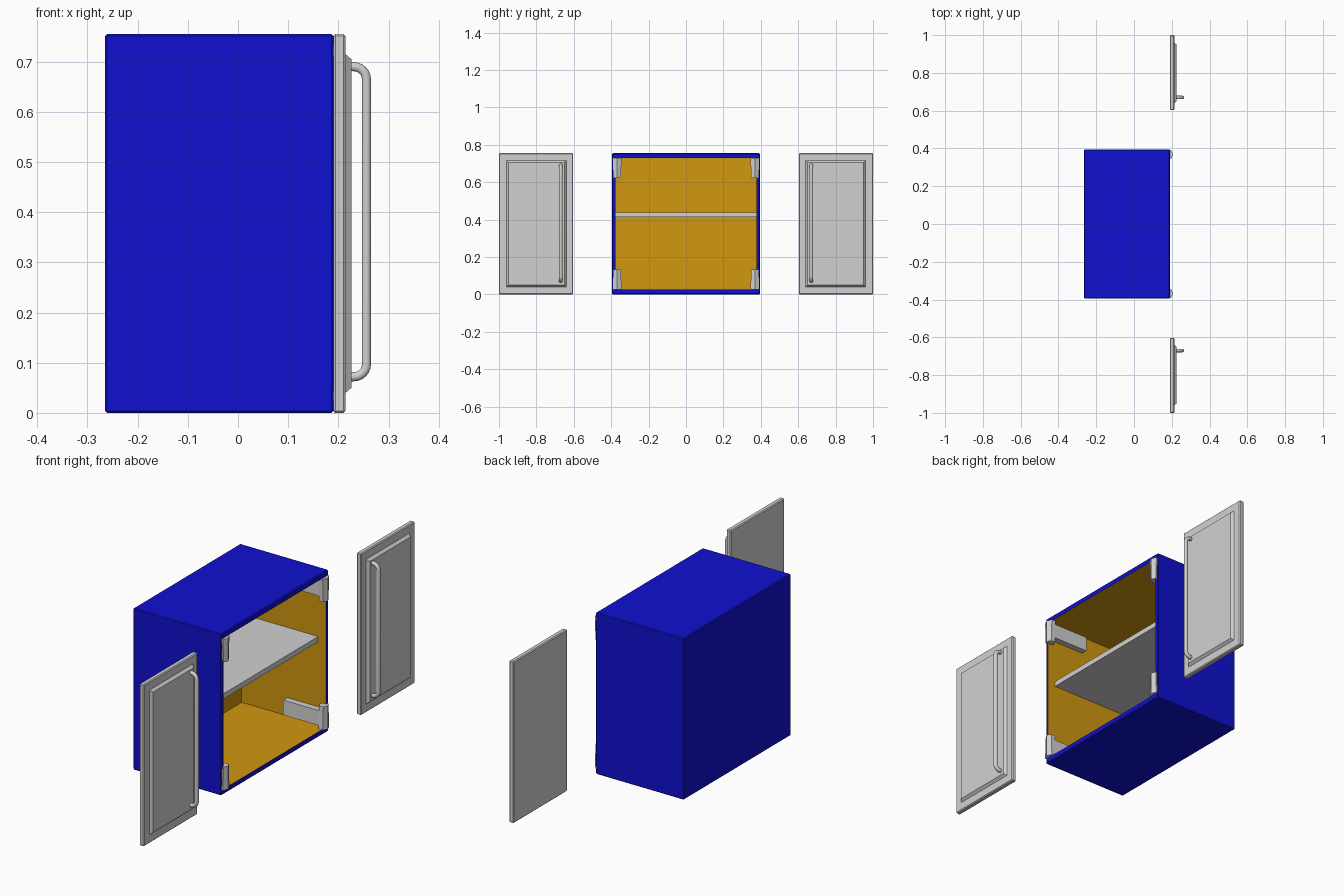
import bpy, bmesh, math
from mathutils import Vector

old = bpy.data.objects.get("Cube")
if old:
    bpy.data.objects.remove(old, do_unlink=True)


def material(name, rgb):
    m = bpy.data.materials.new(name)
    m.use_nodes = True
    m.diffuse_color = (*rgb, 1)
    m.node_tree.nodes["Principled BSDF"].inputs["Base Color"].default_value = (*rgb, 1)
    return m


BLUE = material("blue_paint", (0.005, 0.005, 0.64))
AMBER = material("amber_lining", (0.64, 0.31, 0.005))
GREY = material("light_grey", (0.64, 0.64, 0.64))

HEIGHT = 0.755
HALF = 0.395
FRONT = 0.19


def finish(name, bm, *mats):
    bmesh.ops.recalc_face_normals(bm, faces=bm.faces)
    me = bpy.data.meshes.new(name)
    bm.to_mesh(me)
    bm.free()
    for m in mats:
        me.materials.append(m)
    ob = bpy.data.objects.new(name, me)
    bpy.context.collection.objects.link(ob)
    return ob


def box(bm, lo, hi):
    lo, hi = Vector(lo), Vector(hi)
    verts = bmesh.ops.create_cube(bm, size=1)["verts"]
    for v in verts:
        v.co = (lo + hi) / 2 + v.co * (hi - lo)
    return verts


def chamfer(bm, width):
    bmesh.ops.bevel(bm, geom=bm.edges[:], offset=width, segments=1, affect='EDGES')


# Cabinet case: chamfered box, front face inset and pushed in, lining coloured
bm = bmesh.new()
box(bm, (-0.265, -HALF, 0), (FRONT, HALF, HEIGHT))
chamfer(bm, 0.004)
opening = max(bm.faces, key=lambda f: f.calc_center_median().x)
bmesh.ops.inset_region(bm, faces=[opening], thickness=0.01)
for v in opening.verts:
    v.co.y = math.copysign(HALF - 0.0175, v.co.y)
    v.co.z = 0.025 if v.co.z < HEIGHT / 2 else HEIGHT - 0.025
rim_edges = set(opening.edges)
cavity = bmesh.ops.extrude_face_region(bm, geom=[opening])["geom"]
for v in (g for g in cavity if isinstance(g, bmesh.types.BMVert)):
    v.co.x = -0.245
if opening.is_valid:
    bm.faces.remove(opening)
for f in bm.faces:
    inside = all(abs(v.co.y) < HALF - 0.015 and 0.02 < v.co.z < HEIGHT - 0.02 for v in f.verts)
    if inside and min(v.co.x for v in f.verts) > -0.25:
        f.material_index = 1
finish("cabinet_case", bm, BLUE, AMBER)

# Shelf
bm = bmesh.new()
box(bm, (-0.245, -HALF + 0.0175, 0.413), (0.15, HALF - 0.0175, 0.438))
finish("shelf", bm, GREY)


# Hinges: six-sided knuckle at the rim and an arm reaching back along the wall
def hinge(name, side, top):
    bm = bmesh.new()
    ring = bmesh.ops.create_cone(bm, cap_ends=True, segments=6, radius1=1, radius2=1, depth=1)["verts"]
    for v in ring:
        low = v.co.z < 0
        angle = round(math.atan2(v.co.y, v.co.x) / (math.pi / 3) - 0.5) * math.pi / 3
        angle = math.atan2(v.co.y, v.co.x)
        if abs(math.sin(angle)) > 0.99:
            angle += math.pi / 2
            v.co.x, v.co.y = v.co.y, v.co.x
        width = 0.028 if low else 0.023
        v.co = (0.186 + 0.021 * v.co.x, 0.368 + width * v.co.y, 0.025 if low else 0.133)
    bmesh.ops.delete(bm, geom=bm.verts[:], context='VERTS')
    # Knuckle outline, tapering toward the middle of the cabinet
    rings = []
    for z, width in ((0.025, 0.024), (0.133, 0.019)):
        rings.append([bm.verts.new((0.186 + 0.021 * math.cos(i * math.pi / 3),
                                    0.368 + width / 0.866 * math.sin(i * math.pi / 3), z))
                      for i in range(6)])
    for r in rings:
        bm.faces.new(r)
    for i in range(6):
        j = (i + 1) % 6
        bm.faces.new((rings[0][i], rings[0][j], rings[1][j], rings[1][i]))
    box(bm, (-0.01, 0.348, 0.04), (0.18, 0.378, 0.11))
    for v in bm.verts:
        v.co.y *= side
        if top:
            v.co.z = HEIGHT - v.co.z
    finish(name, bm, GREY)


# Doors: slab, raised chamfered panel and a bar handle near the inner edge
def door(name, side):
    bm = bmesh.new()
    box(bm, (FRONT, 0.603, 0), (0.214, 1.0, HEIGHT))
    chamfer(bm, 0.004)
    for v in bm.verts:
        v.co.y *= side
    finish(name + "_door", bm, GREY)

    bm = bmesh.new()
    for v in box(bm, (0.212, 0.638, 0.038), (0.226, 0.962, 0.717)):
        if v.co.x > 0.22:
            v.co.y += math.copysign(0.012, 0.8 - v.co.y)
            v.co.z += math.copysign(0.012, HEIGHT / 2 - v.co.z)
        v.co.y *= side
    finish(name + "_door_panel", bm, GREY)

    bend, reach, low, high = 0.025, 0.256, 0.072, 0.69
    path = [(0.22, low)]
    for z, start in ((low + bend, -90), (high - bend, 0)):
        for i in range(7):
            a = math.radians(start + 15 * i)
            path.append((reach - bend + bend * math.cos(a), z + bend * math.sin(a)))
    path.append((0.22, high))
    cu = bpy.data.curves.new(name + "_handle", 'CURVE')
    cu.dimensions = '3D'
    cu.bevel_depth = 0.0095
    cu.bevel_resolution = 3
    sp = cu.splines.new('POLY')
    sp.points.add(len(path) - 1)
    for p, (x, z) in zip(sp.points, path):
        p.co = (x, side * 0.67, z, 1)
    sp.use_smooth = True
    cu.materials.append(GREY)
    bpy.context.collection.objects.link(bpy.data.objects.new(name + "_handle", cu))


for name, side in (("left", -1), ("right", 1)):
    door(name, side)
    hinge(name + "_lower_hinge", side, False)
    hinge(name + "_upper_hinge", side, True)
